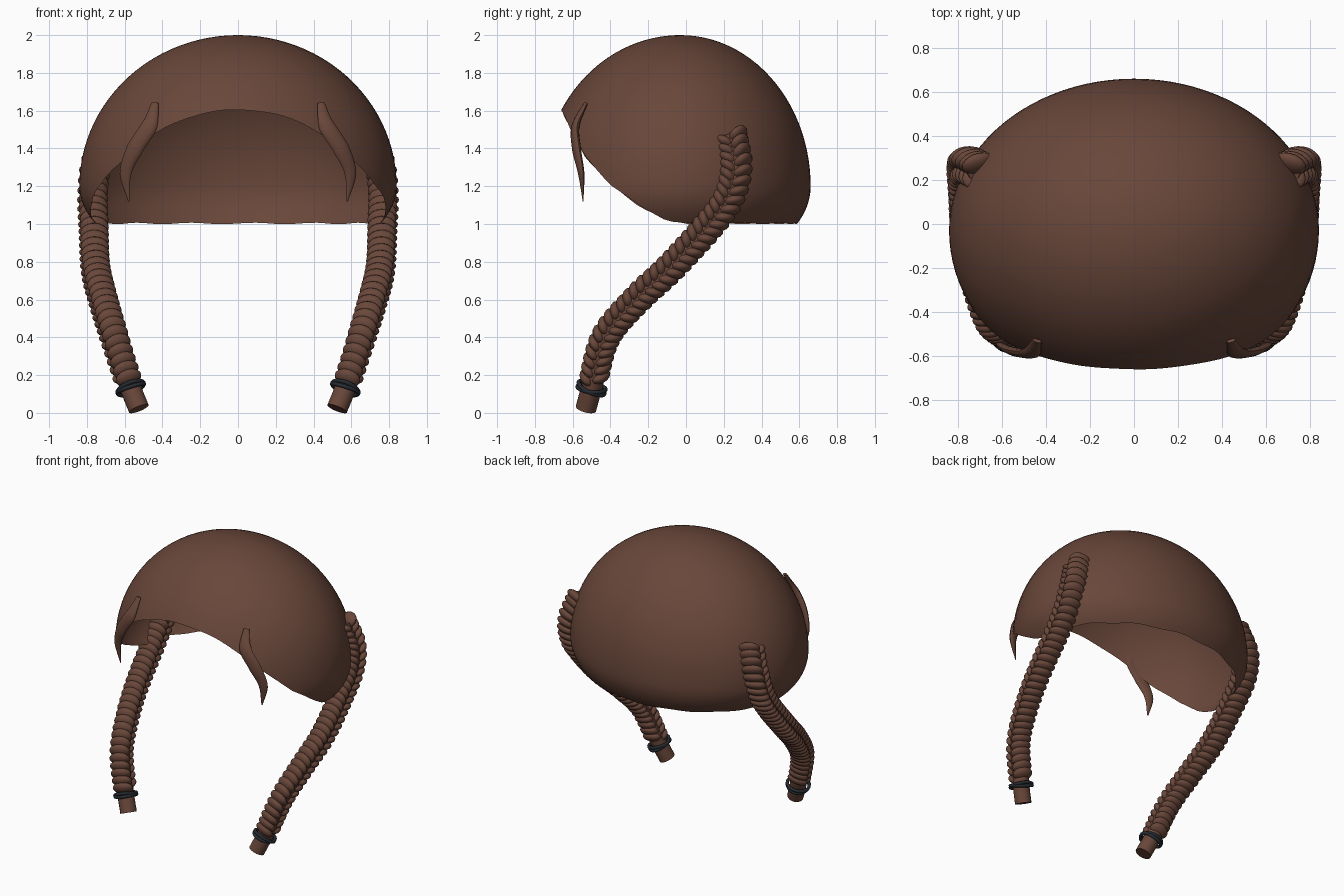
import bpy, bmesh
from math import sin, cos, pi, sqrt
from mathutils import Vector, Matrix

if "Cube" in bpy.data.objects:
    bpy.data.objects.remove(bpy.data.objects["Cube"])


def material(name, rgb):
    m = bpy.data.materials.new(name)
    m.diffuse_color = (*rgb, 1)
    m.use_nodes = True
    m.node_tree.nodes["Principled BSDF"].inputs["Base Color"].default_value = m.diffuse_color
    return m


BROWN = material("brown_hair", (0.14, 0.062, 0.042))
DARK = material("dark_elastic", (0.02, 0.025, 0.032))


def finish(bm, name, mat, mirror=True):
    bmesh.ops.recalc_face_normals(bm, faces=bm.faces[:])
    me = bpy.data.meshes.new(name)
    bm.to_mesh(me)
    bm.free()
    ob = bpy.data.objects.new(name, me)
    bpy.context.collection.objects.link(ob)
    me.materials.append(mat)
    if mirror:
        ob.modifiers.new("mirror", 'MIRROR').use_mirror_merge = False
    bpy.context.view_layer.objects.active = ob
    ob.select_set(True)
    bpy.ops.object.shade_smooth_by_angle(angle=0.9)
    ob.select_set(False)
    return ob


def spline(pts, n):
    """Catmull-Rom through pts, resampled to n+1 evenly spaced points."""
    p = [Vector(q) for q in pts]
    p = [2 * p[0] - p[1]] + p + [2 * p[-1] - p[-2]]
    fine = []
    for i in range(1, len(p) - 2):
        a, b, c, d = p[i - 1:i + 3]
        for k in range(30):
            t = k / 30
            fine.append(0.5 * (2 * b + (c - a) * t + (2 * a - 5 * b + 4 * c - d) * t * t
                               + (3 * b - a - 3 * c + d) * t ** 3))
    fine.append(p[-2])
    acc = [0]
    for a, b in zip(fine, fine[1:]):
        acc.append(acc[-1] + (b - a).length)
    out, j = [], 0
    for i in range(n + 1):
        s = acc[-1] * i / n
        while j < len(acc) - 2 and acc[j + 1] < s:
            j += 1
        out.append(fine[j].lerp(fine[j + 1], (s - acc[j]) / (acc[j + 1] - acc[j])))
    return out


def frame(path, i, hint):
    """Tangent, lateral and outward axes at point i."""
    t = (path[min(i + 1, len(path) - 1)] - path[max(i - 1, 0)]).normalized()
    n = (hint - t * hint.dot(t)).normalized()
    return t, t.cross(n), n


def sweep(bm, path, hint, wide, deep, seg=16):
    rings = []
    for i, p in enumerate(path):
        _, b, n = frame(path, i, hint)
        f = i / (len(path) - 1)
        rings.append([bm.verts.new(p + b * wide(f) * cos(2 * pi * k / seg)
                                   + n * deep(f) * sin(2 * pi * k / seg)) for k in range(seg)])
    for r, s in zip(rings, rings[1:]):
        for k in range(seg):
            bm.faces.new((r[k], r[(k + 1) % seg], s[(k + 1) % seg], s[k]))
    bm.faces.new(rings[0])
    bm.faces.new(rings[-1][::-1])


def table(pts, x):
    if x <= pts[0][0]:
        return pts[0][1]
    for (a, u), (b, v) in zip(pts, pts[1:]):
        if x <= b:
            return u + (v - u) * (x - a) / (b - a)
    return pts[-1][1]


# Hair cap: open dome whose hem rises toward the forehead
HEM = [(-0.66, 1.605), (-0.6, 1.48), (-0.53, 1.35), (-0.4, 1.21), (-0.24, 1.09), (-0.1, 1.02), (0, 1.003)]


def dome(th, ph):
    y, z = sin(th) * sin(ph), cos(th)
    return Vector((0.84 * sin(th) * cos(ph), -0.03 + y * (0.69 if y > 0 else 0.73),
                   1.2 + z * (0.8 if z > 0 else 0.45)))


SEG, RINGS = 96, 32
bm = bmesh.new()
pole = bm.verts.new((0, -0.03, 2))
cols = []
for k in range(SEG):
    ph = 2 * pi * k / SEG
    lo, hi = 0.3, 2.3
    for _ in range(30):
        mid = (lo + hi) / 2
        q = dome(mid, ph)
        if q.z > table(HEM, q.y) + 0.004 * sin(14 * ph):
            lo = mid
        else:
            hi = mid
    cols.append([bm.verts.new(dome(lo * r / RINGS, ph)) for r in range(1, RINGS + 1)])
for k in range(SEG):
    a, b = cols[k], cols[(k + 1) % SEG]
    bm.faces.new((pole, a[0], b[0]))
    for r in range(RINGS - 1):
        bm.faces.new((a[r], a[r + 1], b[r + 1], b[r]))
finish(bm, "hair_cap", BROWN, mirror=False)

# Loose locks beside the forehead
bm = bmesh.new()
lock = spline([(0.44, -0.53, 1.64), (0.47, -0.585, 1.52), (0.545, -0.58, 1.4),
               (0.595, -0.555, 1.27), (0.578, -0.545, 1.12)], 24)
W = [(0, 0.02), (0.25, 0.045), (0.5, 0.045), (0.75, 0.032), (1, 0.004)]
sweep(bm, lock, Vector((0.3, -1, 0)), lambda f: table(W, f), lambda f: 0.45 * table(W, f), 12)
finish(bm, "front_locks", BROWN)

# Braids: a core with two columns of overlapping slanted lobes
path = spline([(0.70, 0.24, 1.46), (0.755, 0.265, 1.3), (0.77, 0.225, 1.14), (0.765, 0.12, 0.99),
               (0.755, -0.08, 0.77), (0.715, -0.26, 0.6), (0.655, -0.425, 0.4),
               (0.575, -0.495, 0.15), (0.525, -0.53, 0.022)], 72)
OUT = Vector((1, -0.15, 0))
bm = bmesh.new()
sweep(bm, path, OUT, lambda f: 0.056, lambda f: 0.056)
for i in range(0, 66):
    t, b, n = frame(path, i, OUT)
    side = 1 if i % 2 else -1
    taper = 1 - 0.12 * i / 66
    # the long axis slants down toward the braid's middle line
    axis = (b * side - t * 0.75).normalized()
    across = axis.cross(n)
    rot = Matrix((axis, across, n)).transposed().to_4x4()
    mat = (Matrix.Translation(path[i] + b * side * 0.036 * taper) @ rot
           @ Matrix.Diagonal((0.062 * taper, 0.034, 0.08 * taper, 1)))
    bmesh.ops.create_uvsphere(bm, u_segments=14, v_segments=10, radius=1, matrix=mat)
finish(bm, "braids", BROWN)

# Elastic ties: two crossed rings near each braid end
bm = bmesh.new()
for tilt in (-0.16, 0.16):
    t, b, n = frame(path, 67, OUT)
    c = path[67]
    rings = []
    for k in range(32):
        a = 2 * pi * k / 32
        rad = b * cos(a) + n * sin(a)
        mid = c + rad * 0.074 + t * 0.074 * tilt * cos(a)
        rings.append([bm.verts.new(mid + 0.011 * (rad * cos(pi * j / 4) + t * sin(pi * j / 4)))
                      for j in range(8)])
    for k in range(32):
        r, s = rings[k], rings[(k + 1) % 32]
        for j in range(8):
            bm.faces.new((r[j], r[(j + 1) % 8], s[(j + 1) % 8], s[j]))
finish(bm, "braid_ties", DARK)
